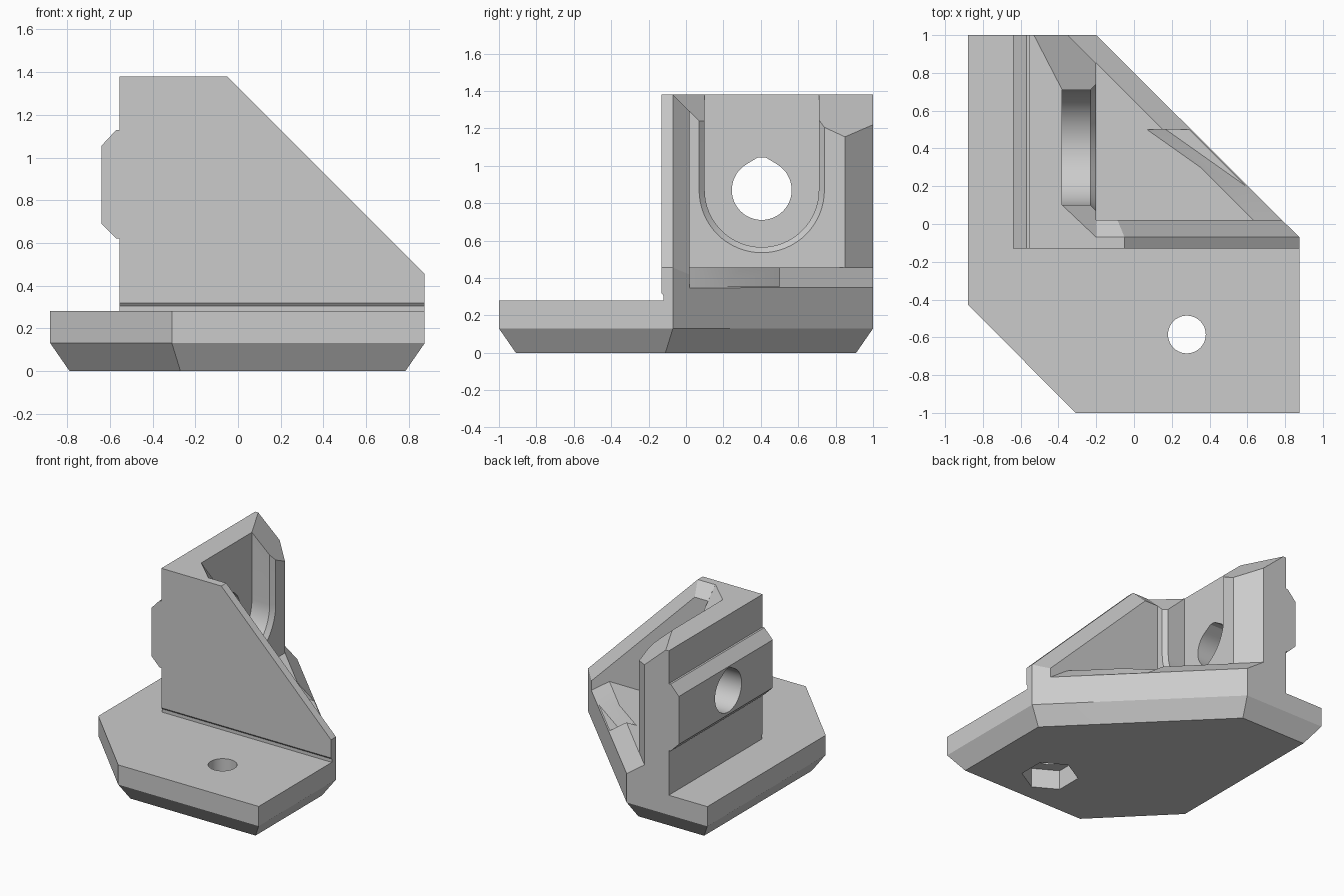
import bpy, bmesh, math
from mathutils import Vector

old = bpy.data.objects.get("Cube")
if old:
    bpy.data.objects.remove(old)

grey = bpy.data.materials.new("plain grey")
grey.use_nodes = True
grey.diffuse_color = (0.6, 0.6, 0.6, 1)
grey.node_tree.nodes["Principled BSDF"].inputs["Base Color"].default_value = (0.6, 0.6, 0.6, 1)


def convex(name, points, cuts=()):
    """Convex solid around the points; each cut (normal, d) keeps normal . p <= d."""
    bm = bmesh.new()
    for p in points:
        bm.verts.new(p)
    hull = bmesh.ops.convex_hull(bm, input=bm.verts[:])
    loose = {v for v in hull["geom_interior"] + hull["geom_unused"]
             if isinstance(v, bmesh.types.BMVert)}
    bmesh.ops.delete(bm, geom=list(loose), context='VERTS')
    for normal, d in cuts:
        n = Vector(normal)
        res = bmesh.ops.bisect_plane(bm, geom=bm.verts[:] + bm.edges[:] + bm.faces[:], dist=1e-5,
                                     plane_co=n * d / n.length_squared, plane_no=n, clear_outer=True)
        rim = [e for e in bm.edges if e.is_boundary]
        bmesh.ops.holes_fill(bm, edges=rim)
    bmesh.ops.dissolve_limit(bm, angle_limit=0.005, verts=bm.verts[:], edges=bm.edges[:])
    bmesh.ops.recalc_face_normals(bm, faces=bm.faces[:])
    mesh = bpy.data.meshes.new(name)
    bm.to_mesh(mesh)
    bm.free()
    mesh.materials.append(grey)
    ob = bpy.data.objects.new(name, mesh)
    bpy.context.collection.objects.link(ob)
    return ob


def box(x0, x1, y0, y1, z0, z1):
    return [(x, y, z) for x in (x0, x1) for y in (y0, y1) for z in (z0, z1)]


def prism(outline, axis, a, b):
    """Points of a 2D outline repeated at a and b along the given axis."""
    pts = []
    for u, v in outline:
        for w in (a, b):
            p = [u, v]
            p.insert(axis, w)
            pts.append(p)
    return pts


def arc(u, v, r, start, end, n):
    angles = [math.radians(start + (end - start) * i / n) for i in range(n + 1)]
    return [(u + r * math.cos(a), v + r * math.sin(a)) for a in angles]


def combine(target, other, operation):
    mod = target.modifiers.new("combine", 'BOOLEAN')
    mod.operation, mod.solver, mod.object = operation, 'EXACT', other
    bpy.context.view_layer.objects.active = target
    bpy.ops.object.modifier_apply(modifier=mod.name)
    bpy.data.objects.remove(other)


TOP, FLOOR, WALL = 1.38, 0.455, -0.2      # wall top, pocket floor, side wall inner face
HY, HZ = 0.405, 0.87                      # side hole centre
R2 = math.sqrt(2)

# Upright block, with its front corner sloped away
upright = convex("upright", prism([(-0.555, -0.13), (0.875, -0.13), (0.875, -0.07),
                                   (-0.2, 1), (-0.555, 1)], 2, 0.2, TOP), [((1, 0, 1), 1.33)])

# Pocket between the two walls, and the sloped sill along the diagonal side
air = box(WALL, 2, 0.02, 2, FLOOR, 2)
combine(upright, convex("pocket", air), 'DIFFERENCE')
combine(upright, convex("sill", box(-1, 2, 0.02, 2, 0, 2),
                        [((-1, -1, 0), -0.65), ((-1, -1, -R2), -0.8 - 0.35 * R2)]), 'DIFFERENCE')

# Chamfers on the inner top edges of the front wall
over = box(WALL, 2, -0.07, 0.5, FLOOR - 0.1, 2)
combine(upright, convex("top_chamfer", over, [((0, -1, -1), 0.07 - TOP)]), 'DIFFERENCE')
combine(upright, convex("slope_chamfer", over, [((-1, -R2, -1), 0.07 * R2 - 1.33)]), 'DIFFERENCE')

# Bevelled corners on top of the side wall, before and behind the recess
combine(upright, convex("front_corner", box(-0.5, WALL + 0.001, -0.2, 0.1, 1, 2),
                        [((-0.944, -1, -1), 0.2 * 0.944 + 0.07 - TOP)]), 'DIFFERENCE')
k = 3.08
combine(upright, convex("rear_corner", box(-0.8, 0, 0.71, 1.2, 1, 2),
                        [((-0.29 * k, -0.15 * k, -1),
                          k * (0.38 * 0.29 - 0.71 * 0.15) - TOP)]), 'DIFFERENCE')


# U-shaped recess with a bevelled lip
def u_shape(r):
    return arc(HY, HZ, r, 180, 360, 32) + [(HY + r, 2), (HY - r, 2)]


combine(upright, convex("recess", prism(u_shape(0.305), 0, -0.38, 0)), 'DIFFERENCE')
lip = [(-0.23, y, z) for y, z in u_shape(0.305)] + [(-0.19, y, z) for y, z in u_shape(0.345)]
combine(upright, convex("recess_lip", lip), 'DIFFERENCE')

# Undercut along the foot of the front wall
combine(upright, convex("undercut", prism([(-0.15, 0.1), (-0.12, 0.1), (-0.12, 0.305),
                                           (-0.15, 0.342)], 0, -1, 1)), 'DIFFERENCE')

# Tongue along the outer side wall
tongue = convex("tongue", prism([(-0.5, 0.62), (-0.57, 0.62), (-0.64, 0.69), (-0.64, 1.055),
                                 (-0.57, 1.13), (-0.5, 1.13)], 1, -0.13, 1))
combine(upright, tongue, 'UNION')

# Side hole with a peaked roof
peak = [(HY - 0.02, 1.045), (HY + 0.02, 1.045)]
combine(upright, convex("side_hole", prism(arc(HY, HZ, 0.16, 120, 420, 40) + peak, 0, -1, -0.3)),
        'DIFFERENCE')

# Base plate with a tapered underside
rim = [(-0.88, -0.425), (-0.31, -1), (0.875, -1), (0.875, -0.07), (-0.2, 1), (-0.88, 1)]
sole = [(-0.79, -0.385), (-0.27, -0.91), (0.785, -0.91), (0.785, -0.11), (-0.235, 0.91), (-0.79, 0.91)]
bracket = convex("bracket", prism(rim, 2, 0.13, 0.28) + [(x, y, 0) for x, y in sole])

# Bolt hole and hexagonal nut pocket
combine(bracket, convex("bolt_hole", prism(arc(0.28, -0.585, 0.1, 0, 360, 40)[:-1], 2, -0.1, 0.5)),
        'DIFFERENCE')
combine(bracket, convex("nut_pocket", prism(arc(0.28, -0.585, 0.2, 30, 330, 5), 2, -0.1, 0.15)),
        'DIFFERENCE')

combine(bracket, upright, 'UNION')

# Flat faces with smooth holes
bpy.ops.object.select_all(action='DESELECT')
bracket.select_set(True)
bpy.context.view_layer.objects.active = bracket
bpy.ops.object.shade_smooth_by_angle(angle=math.radians(20))
